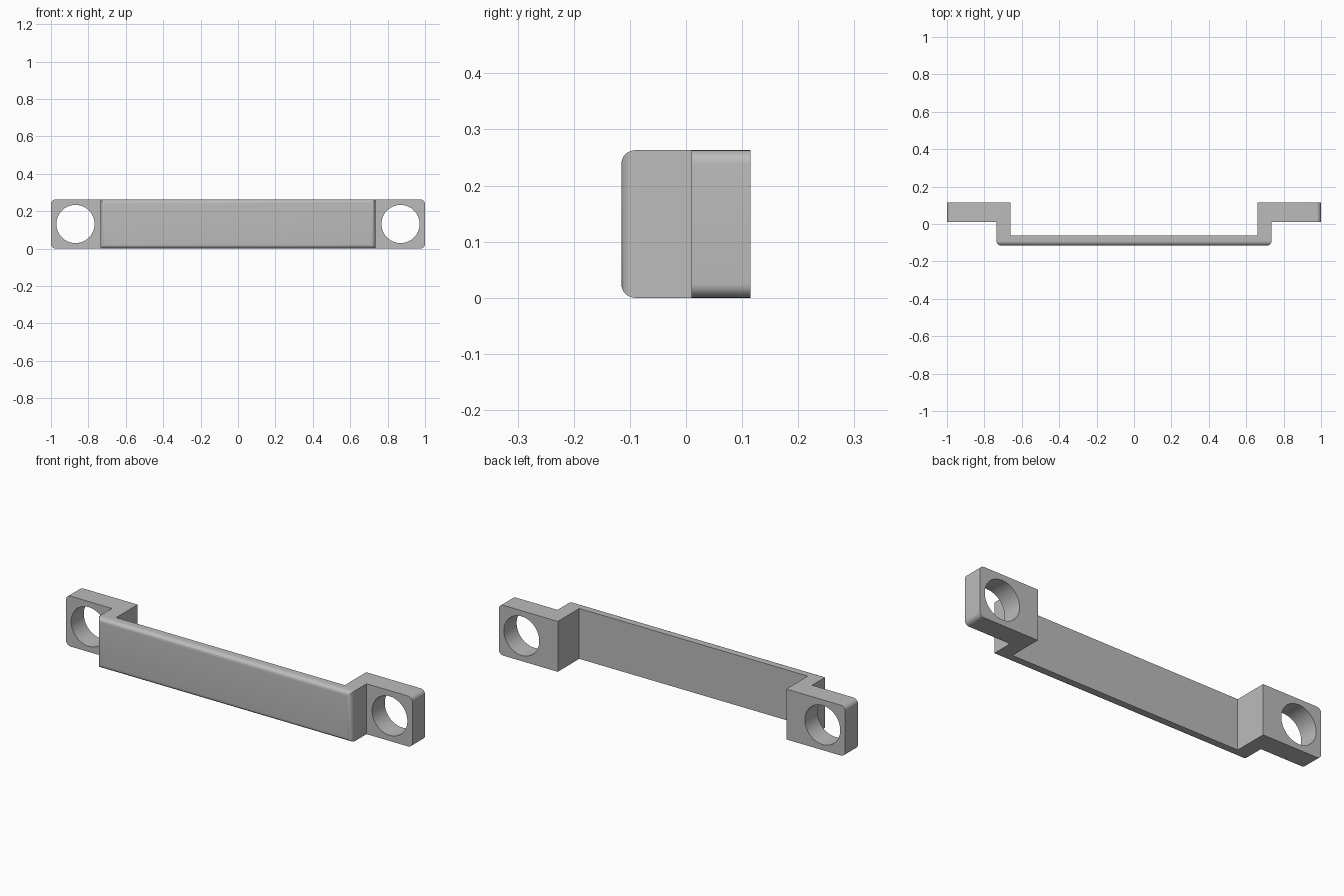
import bpy, bmesh, math

cube = bpy.data.objects.get("Cube")
if cube:
    bpy.data.objects.remove(cube)

HEIGHT = 0.263
BACK, TAB_FRONT, BAR_BACK, FRONT = 0.115, 0.01, -0.062, -0.115
WALL_IN, WALL_OUT = 0.66, 0.735
HOLE_X, HOLE_R = 0.869, 0.102

grey = bpy.data.materials.new("plain grey")
grey.use_nodes = True
colour = (0.5, 0.5, 0.5, 1)
grey.diffuse_color = colour
grey.node_tree.nodes["Principled BSDF"].inputs["Base Color"].default_value = colour

# Bracket outline seen from above: right half, then its mirror image
half = [(WALL_OUT, FRONT), (WALL_OUT, TAB_FRONT), (1, TAB_FRONT),
        (1, BACK), (WALL_IN, BACK), (WALL_IN, BAR_BACK)]
outline = half + [(-x, y) for x, y in reversed(half)]

bm = bmesh.new()
base = bm.faces.new([bm.verts.new((x, y, 0)) for x, y in outline])
top = bmesh.ops.extrude_face_region(bm, geom=[base])["geom"]
bmesh.ops.translate(bm, vec=(0, 0, HEIGHT),
                    verts=[v for v in top if isinstance(v, bmesh.types.BMVert)])
bmesh.ops.recalc_face_normals(bm, faces=bm.faces)


def round_edges(test, radius):
    """Round every edge whose two ends both pass the test."""
    edges = [e for e in bm.edges if all(test(v.co) for v in e.verts)]
    bmesh.ops.bevel(bm, geom=edges, offset=radius, segments=8, profile=0.5,
                    affect='EDGES')


def at(x, y):
    return lambda co: abs(abs(co.x) - x) < 1e-4 and abs(co.y - y) < 1e-4


def tab_end_corner(co):
    return abs(co.x) > 0.999


# Bends of the bar
for test, radius in ((at(WALL_OUT, FRONT), 0.024), (at(WALL_IN, BAR_BACK), 0.024)):
    round_edges(test, radius)

# Top and bottom corners at the outer ends of the tabs
ends = [e for e in bm.edges if all(tab_end_corner(v.co) for v in e.verts)
        and abs(e.verts[0].co.z - e.verts[1].co.z) < 1e-4]
bmesh.ops.bevel(bm, geom=ends, offset=0.025, segments=8, profile=0.5, affect='EDGES')

mesh = bpy.data.meshes.new("bracket")
bm.to_mesh(mesh)
bm.free()
mesh.materials.append(grey)
bracket = bpy.data.objects.new("bracket", mesh)
bpy.context.collection.objects.link(bracket)

# Round screw holes through both tabs
bpy.context.view_layer.objects.active = bracket
for side in (-1, 1):
    bpy.ops.mesh.primitive_cylinder_add(
        vertices=64, radius=HOLE_R, depth=0.3, rotation=(math.pi / 2, 0, 0),
        location=(side * HOLE_X, (BACK + TAB_FRONT) / 2, HEIGHT / 2))
    cutter = bpy.context.object
    cutter.name = "hole_cutter"
    cutter.hide_render = True
    cutter.data.materials.append(grey)
    bpy.context.view_layer.objects.active = bracket
    cut = bracket.modifiers.new("screw_hole", 'BOOLEAN')
    cut.operation = 'DIFFERENCE'
    cut.solver = 'EXACT'
    cut.object = cutter
    bpy.ops.object.modifier_apply(modifier=cut.name)
    bpy.data.objects.remove(cutter)

# Smooth rounded bends and hole walls, crisp edges elsewhere
bpy.ops.object.select_all(action='DESELECT')
bracket.select_set(True)
bpy.context.view_layer.objects.active = bracket
bpy.ops.object.shade_smooth_by_angle(angle=math.radians(30))
